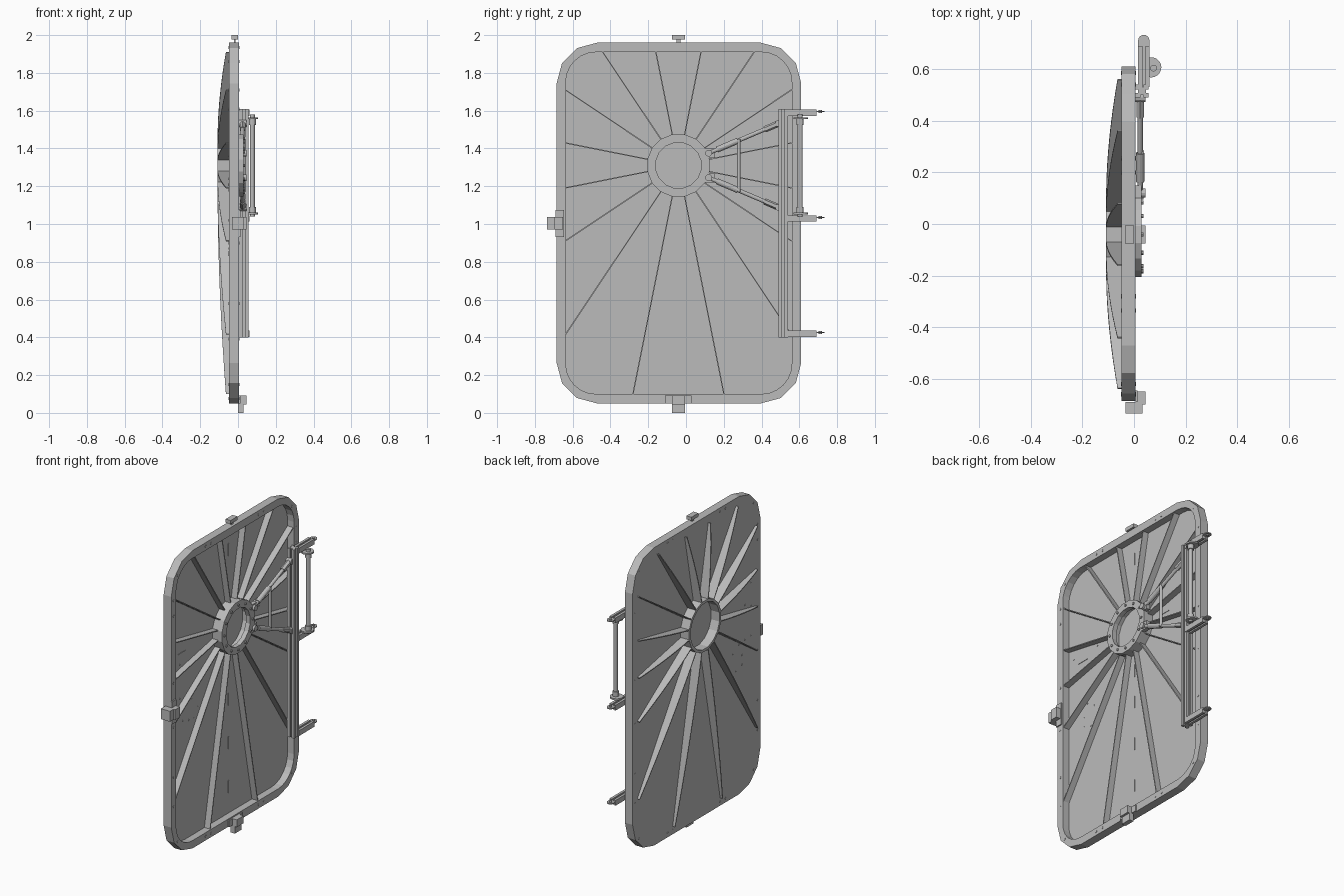
import bpy, bmesh
from math import sin, cos, pi, radians
from mathutils import Vector, Matrix

if "Cube" in bpy.data.objects:
    bpy.data.objects.remove(bpy.data.objects["Cube"])

steel = bpy.data.materials.new("grey_steel")
steel.use_nodes = True
GREY = (0.5, 0.5, 0.5, 1)
steel.diffuse_color = GREY
steel.node_tree.nodes["Principled BSDF"].inputs["Base Color"].default_value = GREY

HUB_Y, HUB_Z, HUB_R = -0.04, 1.31, 0.165
BACK, FACE, FIN = -0.048, 0.006, -0.108


def finish(name, bm):
    bmesh.ops.recalc_face_normals(bm, faces=bm.faces)
    mesh = bpy.data.meshes.new(name)
    bm.to_mesh(mesh)
    bm.free()
    mesh.materials.append(steel)
    obj = bpy.data.objects.new(name, mesh)
    bpy.context.collection.objects.link(obj)
    return obj


def box(name, x, y, z):
    bm = bmesh.new()
    size = Vector((x[1] - x[0], y[1] - y[0], z[1] - z[0]))
    mid = Vector((x[0] + x[1], y[0] + y[1], z[0] + z[1])) / 2
    bmesh.ops.create_cube(bm, size=1, matrix=Matrix.Translation(mid) @ Matrix.Diagonal(size.to_4d()))
    return finish(name, bm)


def rod(name, a, b, r, sides=12):
    a, b = Vector(a), Vector(b)
    d = b - a
    turn = d.to_track_quat("Z", "Y").to_matrix().to_4x4()
    bm = bmesh.new()
    bmesh.ops.create_cone(bm, cap_ends=True, segments=sides, radius1=r, radius2=r, depth=d.length,
                          matrix=Matrix.Translation((a + b) / 2) @ turn)
    return finish(name, bm)


def prism(name, points, shift):
    """Extrude a flat polygon of 3D points by a vector."""
    bm = bmesh.new()
    face = bm.faces.new([bm.verts.new(p) for p in points])
    out = bmesh.ops.extrude_face_region(bm, geom=[face])
    bmesh.ops.translate(bm, vec=shift, verts=[v for v in out["geom"] if isinstance(v, bmesh.types.BMVert)])
    return finish(name, bm)


def ring(name, outer, inner, x0, x1):
    """Closed band between two matching yz outlines."""
    bm = bmesh.new()
    loops = [[bm.verts.new((x, y, z)) for y, z in pts]
             for pts, x in ((outer, x0), (outer, x1), (inner, x1), (inner, x0))]
    n = len(outer)
    for k in range(4):
        a, b = loops[k], loops[(k + 1) % 4]
        for i in range(n):
            j = (i + 1) % n
            bm.faces.new((a[i], a[j], b[j], b[i]))
    return finish(name, bm)


def rounded(y0, y1, z0, z1, r, coarse):
    """Rectangle with rounded corners; coarse ones have three flats each."""
    pts = []
    for k, (cy, cz) in enumerate(((y1 - r, z1 - r), (y0 + r, z1 - r), (y0 + r, z0 + r), (y1 - r, z0 + r))):
        arc = [(cy + r * cos((k + i / 6) * pi / 2), cz + r * sin((k + i / 6) * pi / 2)) for i in range(7)]
        if coarse:
            for i in (1, 3, 5):
                arc[i] = tuple((p + q) / 2 for p, q in zip(arc[i - 1], arc[i + 1]))
        pts += arc
    return pts


def circle(r, n=16):
    return [(HUB_Y + r * cos((i + .5) * 2 * pi / n), HUB_Z + r * sin((i + .5) * 2 * pi / n)) for i in range(n)]


# Door frame and recessed panel
IY0, IY1, IZ0, IZ1 = -0.637, 0.56, 0.1, 1.91
opening = rounded(IY0, IY1, IZ0, IZ1, 0.16, False)
ring("door_frame", rounded(-0.685, 0.61, 0.05, 1.96, 0.215, True), opening, BACK, FACE)
prism("door_panel", [(BACK, y, z) for y, z in opening], (0.008, 0, 0))

# Round viewport: tube, flange and bolts
ring("viewport_tube", circle(HUB_R), circle(0.148), FIN, 0.0)
ring("viewport_flange", circle(HUB_R + 0.003), circle(0.122), 0.0, 0.03)
for i in range(12):
    a = i * pi / 6
    y, z = HUB_Y + 0.143 * cos(a), HUB_Z + 0.143 * sin(a)
    rod("viewport_bolt", (0.028, y, z), (0.036, y, z), 0.008, 8)

# Sixteen radial ribs, deep at the hub and curving down to the rim
for i in range(16):
    a = radians(11.25 + 22.5 * i)
    c, s = cos(a), sin(a)
    reach = min(((IY1 if c > 0 else IY0) - HUB_Y) / c, ((IZ1 if s > 0 else IZ0) - HUB_Z) / s)
    start = HUB_R - 0.008
    side = Vector((0, -s, c)) * 0.006
    profile = [(start + (reach - start) * t / 8, FIN + 0.044 * (t / 8) ** 1.8) for t in range(9)]
    profile += [(reach, 0.0), (start, 0.0)]
    prism("radial_rib", [Vector((x, HUB_Y + r * c, HUB_Z + r * s)) - side / 2 for r, x in profile], side)

# Frame bolts, visible on both faces
bolts = [(y, z) for y in (-0.66, 0.585) for z in (0.39, 0.58, 0.9, 1.18, 1.61, 1.71)]
bolts += [(y, z) for z in (0.075, 1.935) for y in (-0.335, -0.28, 0.2, 0.255)]
bolts += [(y, z) for y in (-0.62, 0.54) for z in (0.15, 1.86)]
for y, z in bolts:
    rod("frame_bolt", (BACK - 0.002, y, z), (FACE + 0.002, y, z), 0.008, 8)

# Small rivets and thin seams on the panel
rivets = [(-0.59, 1.02), (-0.53, 1.02), (-0.47, 1.01), (-0.41, 0.97), (-0.35, 0.9), (-0.5, 0.93),
          (-0.5, 0.87), (-0.44, 0.85), (-0.39, 0.84), (-0.59, 1.21), (-0.53, 1.24), (-0.59, 1.36), (-0.38, 1.36)]
for y, z in rivets:
    rod("panel_rivet", (BACK - 0.002, y, z), (BACK + 0.01, y, z), 0.006, 8)
for z in (0.23, 0.51, 0.79, 1.0, 1.75):
    box("panel_seam", (BACK + 0.006, BACK + 0.011), (HUB_Y - 0.002, HUB_Y + 0.002), (z, z + 0.08))
for y in (-0.55, 0.19):
    box("panel_seam", (BACK + 0.006, BACK + 0.011), (y, y + 0.08), (HUB_Z - 0.002, HUB_Z + 0.002))

# Slotted hinge rail
RZ = (0.4, 1.61)
box("rail_core", (0.016, 0.047), (0.5, 0.53), RZ)
for x in (0.006, 0.037):
    for y in (0.49, 0.522):
        box("rail_corner", (x, x + 0.019), (y, y + 0.018), RZ)

# Three hinge arms with rounded tips
for z in (0.42, 1.03, 1.59):
    for x in (0.016, 0.044):
        box("hinge_arm_bar", (x, x + 0.016), (0.53, 0.69), (z - 0.018, z + 0.016))
    box("hinge_arm_core", (0.026, 0.05), (0.53, 0.685), (z - 0.01, z + 0.008))
    tip = [(0.06, 0.54), (0.016, 0.54)]
    tip += [(0.038 - 0.022 * cos(i * pi / 8), 0.711 + 0.022 * sin(i * pi / 8)) for i in range(9)]
    prism("hinge_arm_plate", [(x, y, z + 0.002) for x, y in tip], (0, 0, 0.006))
    rod("hinge_pin", (0.038, 0.711, z - 0.003), (0.038, 0.711, z + 0.013), 0.009)

# Vertical hinge rod with end discs
RX, RY = 0.076, 0.604
rod("hinge_rod", (RX, RY, 1.04), (RX, RY, 1.58), 0.013)
for z in (1.055, 1.56):
    rod("rod_end_disc", (0.067, 0.607, z - 0.005), (0.067, 0.607, z + 0.005), 0.039, 20)
    inward = 0.035 if z < 1.3 else -0.035
    rod("rod_collar", (RX, RY, z), (RX, RY, z + inward), 0.019)

# Diagonal struts from viewport to rail, mirrored above and below
for m in (1, -1):
    def at(y, h, x=0.024):
        return Vector((x, y, HUB_Z + m * h))
    a, b = at(0.12, 0.065), at(0.49, 0.222)
    rod("strut", a, b, 0.011)
    rod("strut_sleeve", a.lerp(b, 0.12), a.lerp(b, 0.42), 0.016)
    rod("strut_clevis", a.lerp(b, 0.8), a.lerp(b, 0.98), 0.017, 6)
    for p in (a, b):
        rod("strut_pivot", p - Vector((0.018, 0, 0)), p + Vector((0.02, 0, 0)), 0.018)
    box("strut_lug", (0.004, 0.03), (0.1, 0.15), sorted((HUB_Z + m * 0.04, HUB_Z + m * 0.09)))
rod("strut_link", (0.03, 0.28, HUB_Z - 0.14), (0.03, 0.28, HUB_Z + 0.14), 0.009)

# Latches on the side, bottom and top edges
box("side_latch_plate", (FACE, 0.014), (-0.69, -0.645), (0.93, 1.075))
box("side_latch_body", (FACE, 0.044), (-0.7, -0.65), (0.97, 1.037))
box("side_latch_hook", (-0.033, 0.032), (-0.735, -0.69), (0.97, 1.037))
box("bottom_latch_plate", (FACE, 0.014), (-0.11, 0.03), (0.05, 0.092))
box("bottom_latch_body", (FACE, 0.044), (-0.075, -0.005), (0.045, 0.092))
box("bottom_latch_hook", (0.0, 0.03), (-0.075, -0.005), (0.0, 0.05))
box("top_latch_bar", (-0.035, 0.0), (-0.075, -0.005), (1.977, 2.0))
box("top_latch_stem", (-0.022, -0.012), (-0.05, -0.03), (1.955, 1.98))
